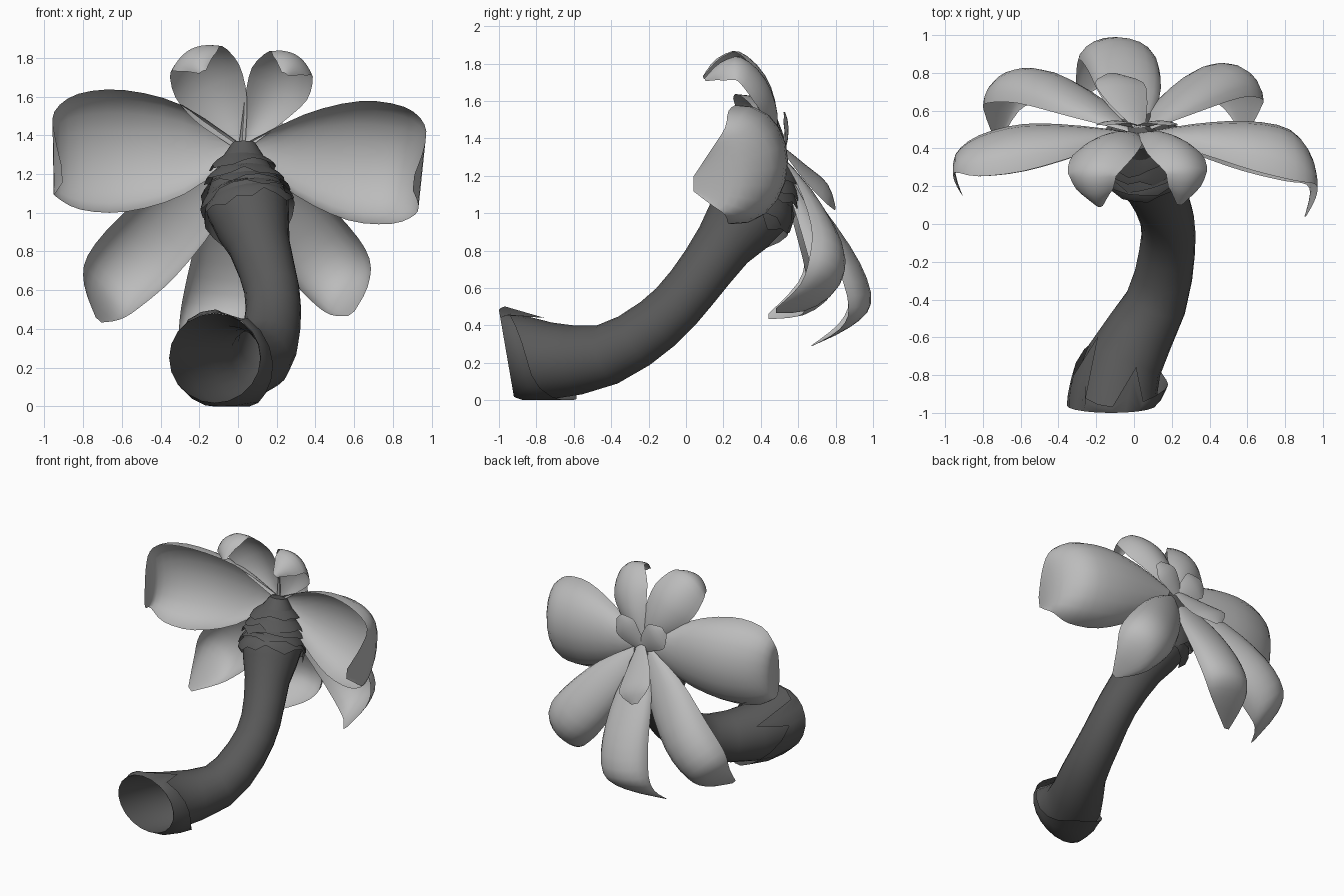
import bpy, bmesh, math, random
from mathutils import Vector

if "Cube" in bpy.data.objects:
    bpy.data.objects.remove(bpy.data.objects["Cube"])

random.seed(4)


def material(name, value):
    m = bpy.data.materials.new(name)
    m.diffuse_color = (value, value, value, 1)
    m.use_nodes = True
    m.node_tree.nodes["Principled BSDF"].inputs["Base Color"].default_value = m.diffuse_color
    return m


BARK = material("dark grey bark", 0.10)
LEAF = material("light grey leaf", 0.50)


def spline(pts, t):
    """Catmull-Rom value at t, measured in control points."""
    n = len(pts) - 1
    i = min(int(max(t, 0)), n - 1)
    f = t - i
    a, b, c, d = (Vector(pts[max(0, min(n, k))]) for k in (i - 1, i, i + 1, i + 2))
    return 0.5 * (2 * b + (c - a) * f + (2 * a - 5 * b + 4 * c - d) * f * f
                  + (3 * b - a - 3 * c + d) * f ** 3)


def grid(name, rows, mat, closed=False, angle=50):
    """Skin rows of points into one smooth surface."""
    bm = bmesh.new()
    vs = [[bm.verts.new(p) for p in row] for row in rows]
    n = len(vs[0])
    for r0, r1 in zip(vs, vs[1:]):
        for j in range(n if closed else n - 1):
            k = (j + 1) % n
            bm.faces.new((r0[j], r0[k], r1[k], r1[j]))
    bmesh.ops.remove_doubles(bm, verts=bm.verts, dist=0.0005)
    bmesh.ops.recalc_face_normals(bm, faces=bm.faces)
    me = bpy.data.meshes.new(name)
    bm.to_mesh(me)
    bm.free()
    me.materials.append(mat)
    ob = bpy.data.objects.new(name, me)
    bpy.context.collection.objects.link(ob)
    bpy.context.view_layer.objects.active = ob
    ob.select_set(True)
    bpy.ops.object.shade_smooth_by_angle(angle=math.radians(angle))
    ob.select_set(False)
    return ob


# Trunk centre line with radius: x, y, z, r
TRUNK = [(-0.12, -0.96, 0.25, 0.235), (-0.05, -0.72, 0.21, 0.205),
         (0.115, -0.42, 0.245, 0.165), (0.175, -0.15, 0.41, 0.148),
         (0.175, 0.03, 0.60, 0.143), (0.11, 0.20, 0.83, 0.16),
         (0.05, 0.35, 1.03, 0.215), (0.03, 0.42, 1.20, 0.16),
         (0.03, 0.455, 1.36, 0.06)]
SIDES = 20


def bark_point(t, a, grow=0.0):
    """Point on the trunk surface at length t and angle a (0 = right, 90 = up)."""
    p = spline(TRUNK, t)
    tan = spline(TRUNK, min(t + 0.05, 8)) - spline(TRUNK, max(t - 0.05, 0))
    tan = Vector(tan[:3]).normalized()
    tan = tan.lerp(Vector((0, 0.985, 0.17)), max(0, 1 - t)).normalized()
    side = Vector((1, 0, 0))
    side = (side - tan * side.dot(tan)).normalized()
    up = side.cross(tan)
    r = p[3] + grow
    v = Vector(p[:3]) + side * (r * math.cos(a)) + up * (r * math.sin(a))
    v.z = max(v.z, 0)
    return v


ANG = [2 * math.pi * j / SIDES for j in range(SIDES)]
rows = [[bark_point(i / 2, a) for a in ANG] for i in range(17)]
rows.append([Vector((0.03, 0.46, 1.365))] * SIDES)
grid("trunk", rows, BARK, closed=True)

# Torn sleeve around the open base, longest underneath, with two spurs
reach = [0.15 + 0.6 * (1 - math.sin(a)) + (0.75 if j in (4, 8) else 0)
         for j, a in enumerate(ANG)]
grid("base_sleeve",
     [[bark_point(L * f, a, g * (1 + max(0, math.cos(a)))) for a, L in zip(ANG, reach)]
      for f, g in ((0, 0.001), (0.35, 0.012), (0.7, 0.02), (1, 0.025))],
     BARK, closed=True)

# Ragged husk collars below the crown
for k, t0 in enumerate((7.5, 7.1, 6.75, 6.4, 6.1)):
    reach = [random.uniform(0.2, 0.55) for a in ANG]
    grid(f"husk_collar_{k + 1}",
         [[bark_point(t0 - L * f, a, g) for a, L in zip(ANG, reach)]
          for f, g in ((0, 0.0), (0.5, 0.02), (1, 0.03))], BARK, closed=True)

HUB = Vector((0.02, 0, 1.33))


def leaf(name, degrees, profile, cup=0, roll=90, across=10):
    """Leaf with rows: reach from hub, y, half width, forward bowl depth, side shift.
    cup curls the edges across the leaf; roll is how far the bowl section turns."""
    a = math.radians(degrees)
    out = Vector((math.cos(a), 0, math.sin(a)))
    side = Vector((-math.sin(a), 0, math.cos(a)))
    profile = [tuple(p) + (0,) * (5 - len(p)) for p in profile]
    rows, end = [], len(profile) - 1
    for i in range(end * 3 + 1):
        t = i / 3
        r, y, w, deep, shift = spline(profile, t)
        d = spline(profile, min(t + 0.1, end)) - spline(profile, max(t - 0.1, 0))
        inward = (out * d[1] + Vector((0, -d[0], 0))).normalized()
        w, deep = max(w, 0.004), max(deep, 0)
        row = []
        for j in range(across + 1):
            s = 2 * j / across - 1
            phi = s * math.radians(roll)
            across_w = math.sin(phi) if deep > 0 else s
            row.append(HUB + out * r + side * (shift + w * across_w)
                       + Vector((0, y - deep * (1 - math.cos(phi)), 0))
                       + inward * (cup * w * s * s))
        rows.append(row)
    return grid(name, rows, LEAF)


# Two broad bowl-shaped side leaves, tips drooping forward and down
leaf("right_broad_leaf", -6,
     [(0, .48, .02), (.3, .53, .21, .14), (.58, .545, .31, .24),
      (.81, .50, .305, .25), (.925, .35, .235, .13, -.01),
      (.935, .19, .15, .05, -.04), (.90, .04, .04, 0, -.08)], roll=95)
leaf("left_broad_leaf", 181,
     [(0, .48, .02), (.3, .52, .23, .14), (.6, .53, .315, .23),
      (.84, .47, .30, .20), (.965, .37, .22, .09, .01),
      (.965, .26, .15, .04, .06), (.93, .15, .04, 0, .12)], roll=95)

# Two short upper leaves curling forward
leaf("upper_left_leaf", 117,
     [(0, .48, .02), (.22, .49, .14), (.43, .43, .185), (.575, .29, .15),
      (.54, .16, .11), (.45, .09, .02)], 0.4)
leaf("upper_right_leaf", 60,
     [(0, .48, .02), (.22, .49, .11), (.42, .43, .165), (.555, .30, .13),
      (.53, .18, .10), (.45, .10, .02)], 0.4)

# Three long lower leaves hanging behind
leaf("lower_left_leaf", 226,
     [(0, .48, .02), (.35, .67, .17, .10), (.7, .81, .21, .17),
      (.95, .81, .19, .17), (1.07, .68, .13, .08, .03), (1.15, .44, .02, 0, .08)])
leaf("lower_right_leaf", -53,
     [(0, .48, .02), (.32, .69, .15, .10), (.65, .84, .20, .17),
      (.85, .83, .185, .17), (.96, .69, .12, .08, -.03), (1.02, .48, .02, 0, -.06)])
leaf("bottom_leaf", 263,
     [(0, .48, .02), (.3, .73, .15, .07), (.6, .93, .19, .12),
      (.82, .99, .19, .12, -.02), (.95, .88, .14, .06, -.07),
      (1.07, .67, .02, 0, -.18)])

# Small leaves at the heart of the crown
for name, deg, size, depth, wide in (("heart_leaf_left", 138, .27, .015, .10),
                                     ("heart_leaf_right", 45, .27, .015, .10),
                                     ("heart_leaf_bottom", 246, .33, .29, .14)):
    leaf(name, deg, [(-.03, .51, .03), (size * .35, .535 + depth * .4, wide * .8),
                     (size * .7, .535 + depth * .8, wide),
                     (size, .51 + depth, .03)], 0.15, across=6)
